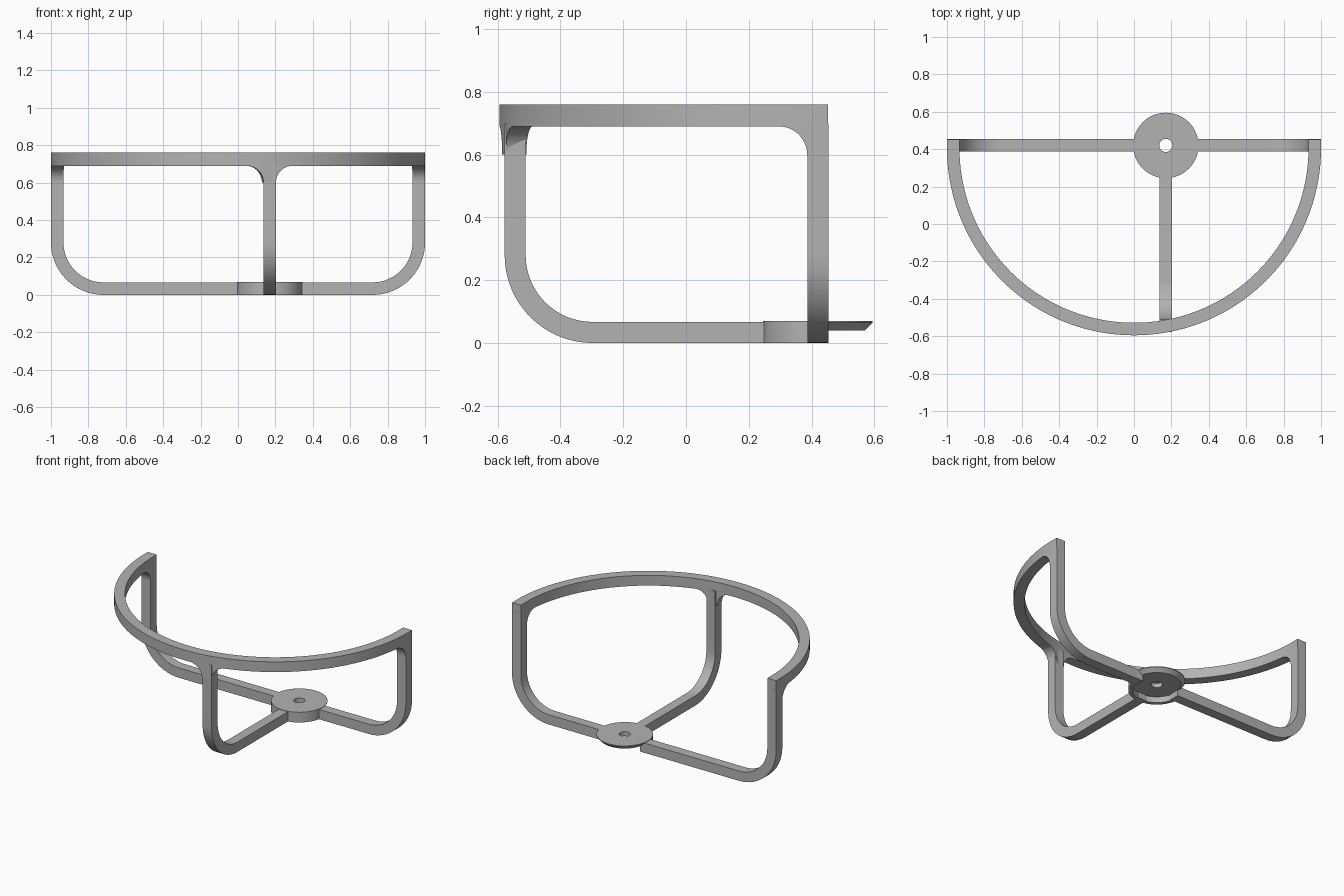
import bpy, bmesh, math
from mathutils import Matrix, Vector

cube = bpy.data.objects.get("Cube")
if cube:
    bpy.data.objects.remove(cube, do_unlink=True)

metal = bpy.data.materials.new("plain grey")
metal.use_nodes = True
grey = (0.45, 0.45, 0.45, 1)
metal.diffuse_color = grey
metal.node_tree.nodes["Principled BSDF"].inputs["Base Color"].default_value = grey

T = 0.067                            # bar thickness
HUB = Vector((0.17, 0.42, 0))        # hub centre
RING_Y, RING_R = 0.405, 1.0          # ring centre and outer radius
TOP, UNDER, FILLET = 0.76, 0.69, 0.09
BACK = 0.453                         # rear end of the frame


def finish(bm, name):
    bmesh.ops.recalc_face_normals(bm, faces=bm.faces)
    mesh = bpy.data.meshes.new(name)
    bm.to_mesh(mesh)
    bm.free()
    mesh.materials.append(metal)
    obj = bpy.data.objects.new(name, mesh)
    bpy.context.collection.objects.link(obj)
    bpy.ops.object.select_all(action='DESELECT')
    bpy.context.view_layer.objects.active = obj
    obj.select_set(True)
    bpy.ops.object.shade_smooth_by_angle(angle=math.radians(30))
    return obj


def sweep(sections, name, closed=False):
    """Bridge a row of equal cross-sections into a solid."""
    bm = bmesh.new()
    rows = [[bm.verts.new(p) for p in s] for s in sections]
    n = len(rows[0])
    pairs = list(zip(rows, rows[1:]))
    if closed:
        pairs.append((rows[-1], rows[0]))
    else:
        bm.faces.new(rows[0])
        bm.faces.new(rows[-1])
    for a, b in pairs:
        for i in range(n):
            j = (i + 1) % n
            bm.faces.new((a[i], a[j], b[j], b[i]))
    return finish(bm, name)


def bent_bar(name, length, turn, top):
    """Bar running out from the hub, then curving up into a post."""
    radius, start = 0.28, 0.14
    path = [(start, 0, 0)]
    path += [(length - radius, radius, math.pi / 2 * i / 16) for i in range(17)]
    place = Matrix.Translation(HUB) @ Matrix.Rotation(turn, 4, 'Z')
    sections = []

    def add(outer, inner):
        pts = [(outer[0], -T / 2, outer[1]), (outer[0], T / 2, outer[1]),
               (inner[0], T / 2, inner[1]), (inner[0], -T / 2, inner[1])]
        sections.append([place @ Vector(p) for p in pts])

    add((start, 0), (start, T))
    for cx, r, a in path[1:]:
        s, c = math.sin(a), math.cos(a)
        add((cx + r * s, radius - r * c),
            (cx + (r - T) * s, radius - (r - T) * c))
    add((length, top), (length - T, top))
    return sweep(sections, name)


def lathe(name, profile, first, last, steps, closed=False):
    count = steps if closed else steps + 1
    sections = []
    for i in range(count):
        a = first + (last - first) * i / steps
        sections.append([HUB + Vector((r * math.cos(a), r * math.sin(a), z))
                         for r, z in profile])
    return sweep(sections, name, closed)


# Legs
bent_bar("left_leg", 1 - HUB.x, 0, 0.7)
bent_bar("right_leg", 1 + HUB.x, math.pi, 0.7)
bent_bar("front_leg", 0.998, -math.pi / 2, 0.7)

# Hub disc with a centre hole and a half skirt along its front
lathe("hub_disc", [(0.035, 0.07), (0.175, 0.07), (0.175, 0.065),
                   (0.15, 0.04), (0.035, 0.04)], 0, 2 * math.pi, 64, True)
lathe("hub_skirt", [(0.175, 0), (0.175, 0.07), (0.15, 0.04), (0.15, 0)],
      math.pi, 2 * math.pi, 32)

# Half ring, whose lower edge flares down into the three posts
leg_angle = math.asin(HUB.x / RING_R)
post_edge = (RING_Y - BACK + T) / RING_R


def lower_edge(a):
    gaps = (abs(a - leg_angle) - T / 2,
            math.pi / 2 - abs(a) - post_edge)
    d = FILLET - min(max(min(gaps), 0), FILLET)
    return UNDER - FILLET + math.sqrt(FILLET ** 2 - d ** 2)


angles = {math.pi / 2 * i / 60 for i in range(-60, 61)}
for i in range(13):
    d = FILLET * (1 - math.cos(math.pi / 2 * i / 12))
    angles |= {leg_angle - T / 2 - d, leg_angle + T / 2 + d,
               math.pi / 2 - post_edge - d, post_edge + d - math.pi / 2}
sections = []
for a in sorted(angles):
    x, y, low = math.sin(a), -math.cos(a), lower_edge(a)
    sections.append([(r * x, RING_Y + r * y, z) for r, z in
                     ((RING_R, low), (RING_R, TOP),
                      (RING_R - T, TOP), (RING_R - T, low))])
for index, source in ((0, sections[0]), (len(sections) + 1, sections[-1])):
    sections.insert(index, [(x, BACK, z) for x, y, z in source])
sweep(sections, "half_ring")
